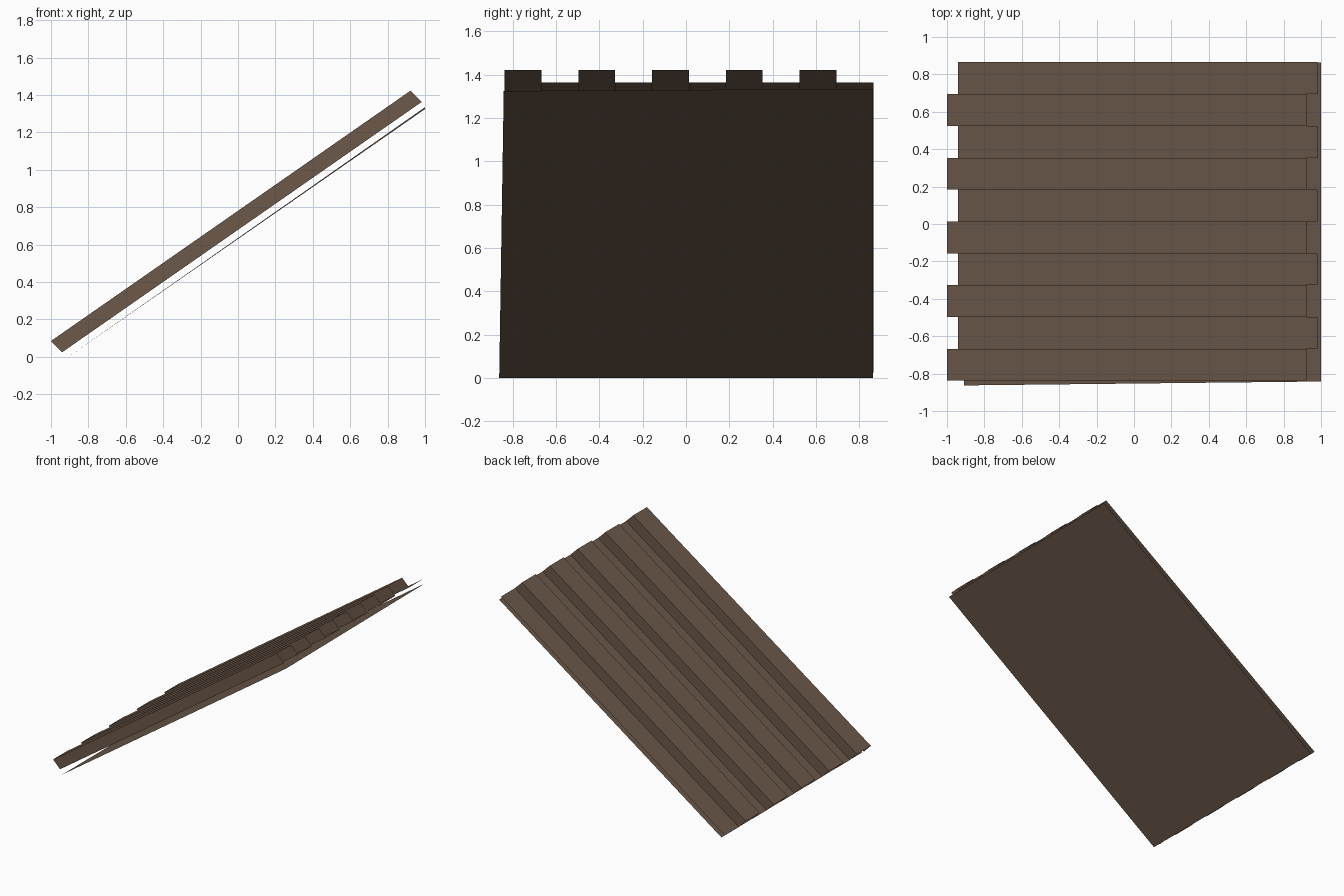
import bpy
import bmesh
from mathutils import Vector

cube = bpy.data.objects.get("Cube")
if cube:
    bpy.data.objects.remove(cube, do_unlink=True)

# Single weathered brown for every part
brown = bpy.data.materials.new("weathered_brown")
brown.use_nodes = True
color = (0.150, 0.100, 0.068, 1)
brown.diffuse_color = color
brown.node_tree.nodes["Principled BSDF"].inputs["Base Color"].default_value = color


def make_sheet(name, lower, upper):
    """Thin open sheet spanning two matching edge profiles."""
    bm = bmesh.new()
    low = [bm.verts.new(p) for p in lower]
    high = [bm.verts.new(p) for p in upper]
    for i in range(len(low) - 1):
        bm.faces.new((low[i], high[i], high[i + 1], low[i + 1]))
    mesh = bpy.data.meshes.new(name)
    bm.to_mesh(mesh)
    bm.free()
    mesh.materials.append(brown)
    obj = bpy.data.objects.new(name, mesh)
    bpy.context.collection.objects.link(obj)
    return obj


# Corrugated roof sheet: five square ridges, each followed by a valley
ridge = Vector((-1.0, 0, 0.085))
valley = Vector((-0.94, 0, 0.025))
slope = Vector((1.922, 0, 1.338))
front, step, ridges = -0.838, 0.1703, 5

profile = []
for i in range(ridges):
    y0 = front + 2 * i * step
    y1 = y0 + step
    profile += [valley + Vector((0, y0, 0)), ridge + Vector((0, y0, 0)),
                ridge + Vector((0, y1, 0)), valley + Vector((0, y1, 0))]
profile.append(valley + Vector((0, front + 2 * ridges * step, 0)))
make_sheet("corrugated_sheet", profile, [p + slope for p in profile])

# Flat backing panel beneath, slightly skewed along its front edge
make_sheet("backing_panel",
           [(-0.908, -0.863, 0), (-0.908, 0.863, 0)],
           [(1.0, -0.842, 1.325), (1.0, 0.863, 1.335)])
